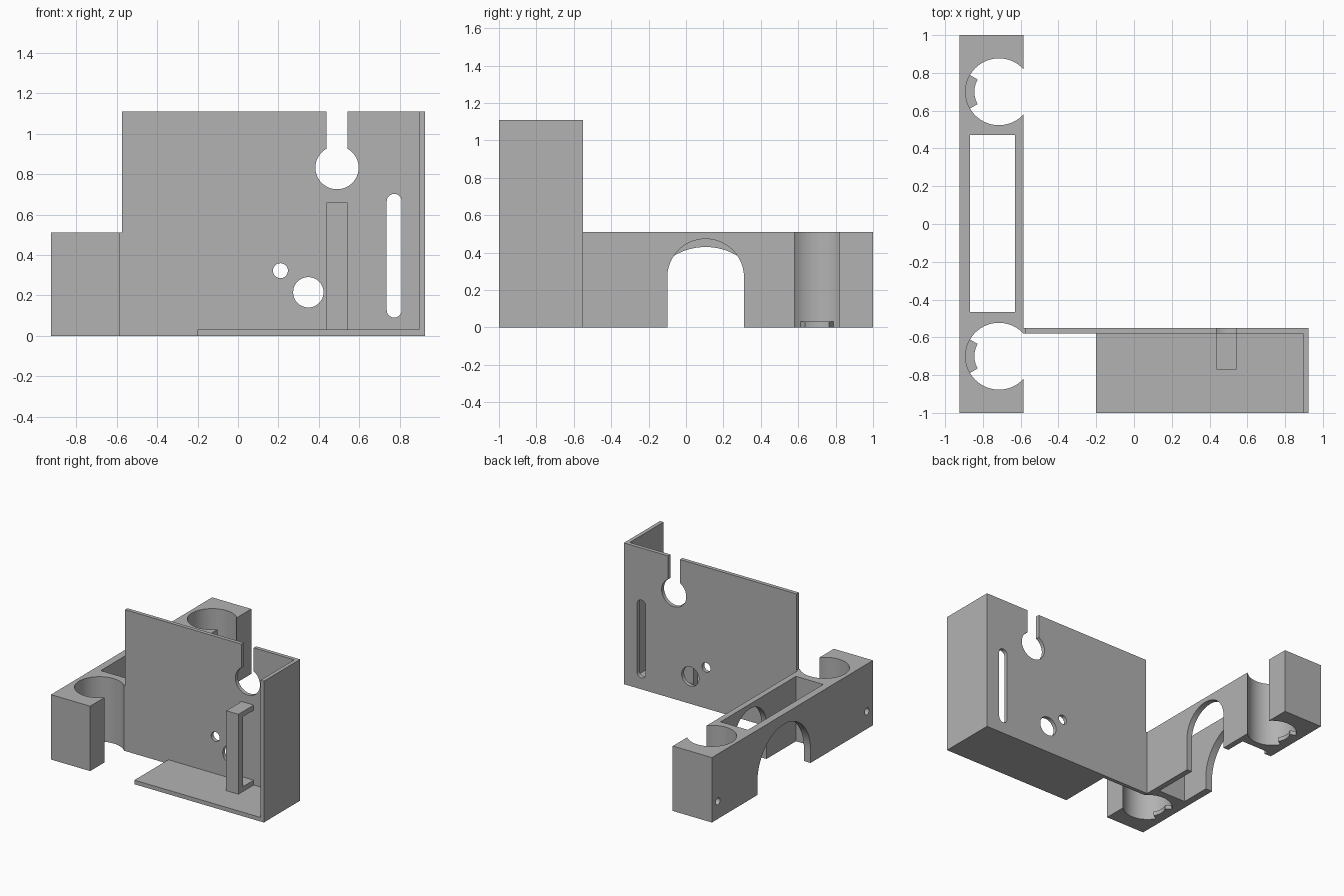
import bpy
import bmesh
from math import cos, sin, radians

if "Cube" in bpy.data.objects:
    bpy.data.objects.remove(bpy.data.objects["Cube"], do_unlink=True)

grey = bpy.data.materials.new("plain grey")
grey.use_nodes = True
colour = (0.448, 0.448, 0.448, 1)
grey.diffuse_color = colour
grey.node_tree.nodes["Principled BSDF"].inputs["Base Color"].default_value = colour


def prism(name, outline, axis, lo, hi):
    """Extrude a 2D outline along an axis; outline uses the other two axes in order."""
    place = {"x": lambda a, b, d: (d, a, b),
             "y": lambda a, b, d: (a, d, b),
             "z": lambda a, b, d: (a, b, d)}[axis]
    bm = bmesh.new()
    face = bm.faces.new([bm.verts.new(place(a, b, lo)) for a, b in outline])
    top = bmesh.ops.extrude_face_region(bm, geom=[face])["geom"]
    moved = [v for v in top if isinstance(v, bmesh.types.BMVert)]
    bmesh.ops.translate(bm, verts=moved, vec=place(0, 0, hi - lo))
    bmesh.ops.recalc_face_normals(bm, faces=bm.faces)
    mesh = bpy.data.meshes.new(name)
    bm.to_mesh(mesh)
    bm.free()
    mesh.materials.append(grey)
    obj = bpy.data.objects.new(name, mesh)
    bpy.context.collection.objects.link(obj)
    return obj


def rect(a0, a1, b0, b1):
    return [(a0, b0), (a1, b0), (a1, b1), (a0, b1)]


def arc(a, b, r, start=0, end=360, n=64):
    """Points on an arc; a full circle leaves out the repeated last point."""
    count = n if end - start == 360 else n + 1
    angles = [radians(start + (end - start) * i / n) for i in range(count)]
    return [(a + r * cos(t), b + r * sin(t)) for t in angles]


def arch(a, b, r):
    return [(a - r, -0.1), (a + r, -0.1)] + arc(a, b, r, 0, 180)


def activate(obj):
    bpy.ops.object.select_all(action="DESELECT")
    obj.select_set(True)
    bpy.context.view_layer.objects.active = obj


def cut(obj, cutters):
    activate(obj)
    for cutter in cutters:
        cutter.hide_render = True
        mod = obj.modifiers.new("cut", "BOOLEAN")
        mod.operation = "DIFFERENCE"
        mod.solver = "EXACT"
        mod.object = cutter
        bpy.ops.object.modifier_apply(modifier=mod.name)
        bpy.data.objects.remove(cutter, do_unlink=True)
    bpy.ops.object.shade_smooth_by_angle(angle=radians(30))


# Long clamp block: central window, a different arch in each wall
block = prism("clamp_block", rect(-0.925, -0.585, -1, 1), "z", 0, 0.51)
cutters = [
    prism("window_cutter", rect(-0.867, -0.63, -0.465, 0.47), "z", -0.1, 0.7),
    prism("outer_arch_cutter", arch(0.105, 0.10, 0.33), "x", -1, -0.75),
    prism("inner_arch_cutter", arch(0.105, 0.268, 0.205), "x", -0.75, -0.5),
]
for side in (-1, 1):
    # Open rod sockets and blind screw holes
    cutters.append(prism("socket_cutter", arc(-0.715, side * 0.7, 0.177), "z", -0.1, 0.7))
    cutters.append(prism("screw_cutter", arc(side * 0.925, 0.138, 0.027, n=24), "x", -1, -0.7))
cut(block, cutters)

# Stop lips at the bottom of both sockets
for side, label in ((-1, "front"), (1, "back")):
    y = side * 0.7
    lip = (arc(-0.715, y, 0.182, 150, 210, 16)
           + arc(-0.715, y, 0.13, 150, 210, 16)[::-1])
    prism(label + "_socket_lip", lip, "z", 0, 0.033)

# Upright plate, with a short tongue joining the block
plate = prism("upright_plate",
              [(-0.585, 0), (0.925, 0), (0.925, 1.11),
               (-0.575, 1.11), (-0.575, 0.51), (-0.585, 0.51)],
              "y", -0.58, -0.55)
slot = arc(0.773, 0.665, 0.037, 0, 180, 24) + arc(0.773, 0.127, 0.037, 180, 360 - 0.001, 24)
cut(plate, [
    prism("keyhole_cutter", arc(0.49, 0.832, 0.107), "y", -0.7, -0.4),
    prism("keyhole_neck_cutter", rect(0.437, 0.543, 0.84, 1.3), "y", -0.7, -0.4),
    prism("slot_cutter", slot, "y", -0.7, -0.4),
    prism("small_hole_cutter", arc(0.21, 0.322, 0.037, n=32), "y", -0.7, -0.4),
    prism("large_hole_cutter", arc(0.348, 0.215, 0.075), "y", -0.7, -0.4),
])

# Side flange and floor of the tray
prism("side_flange", rect(-1, -0.58, 0, 1.11), "x", 0.895, 0.925)
prism("tray_floor", rect(-0.2, 0.895, -1, -0.58), "z", 0, 0.032)

# C-shaped retaining loop on the plate
prism("retaining_loop",
      [(-0.58, 0.03), (-0.77, 0.03), (-0.77, 0.66), (-0.58, 0.66),
       (-0.58, 0.62), (-0.715, 0.62), (-0.715, 0.07), (-0.58, 0.07)],
      "x", 0.437, 0.543)
